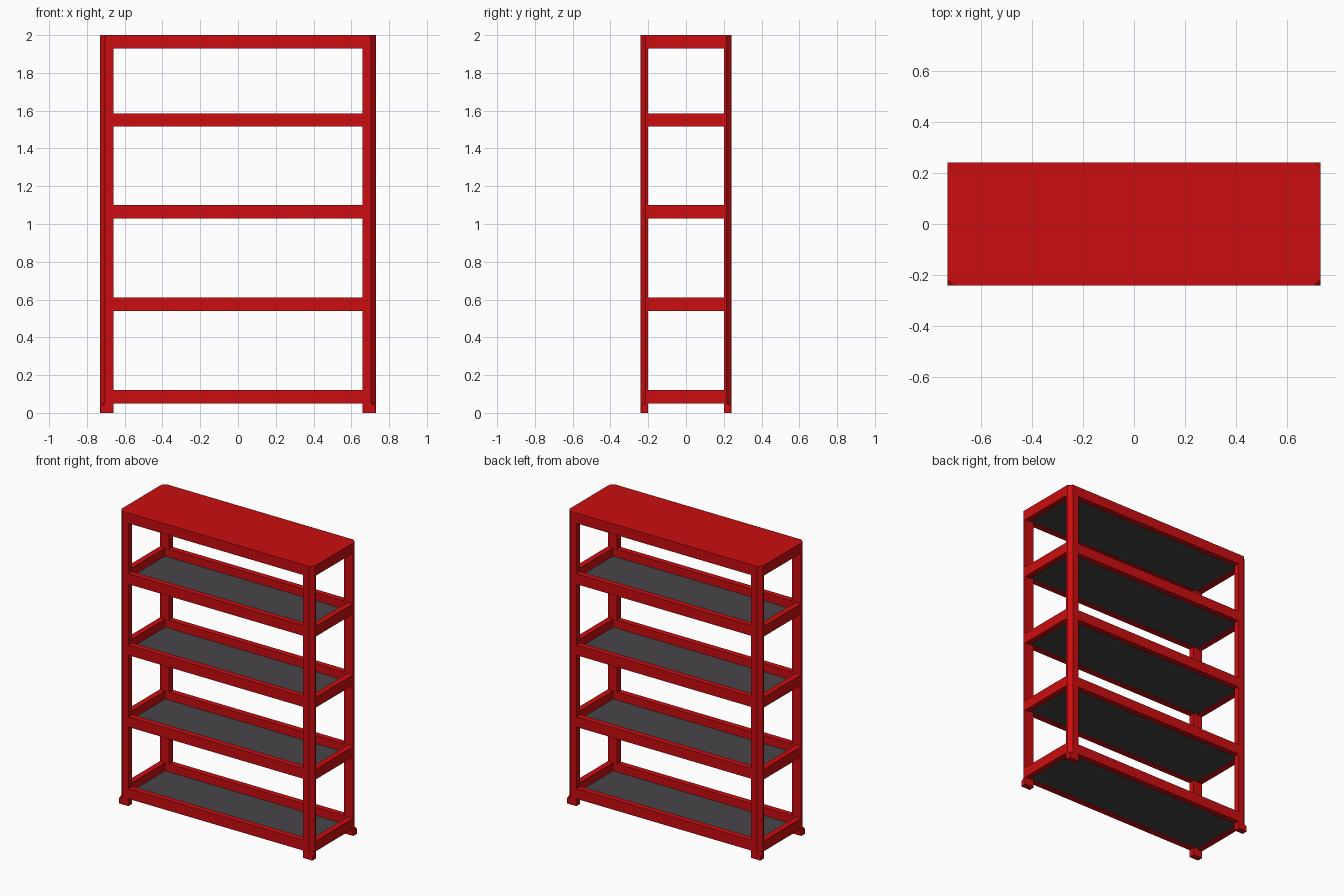
import bpy, bmesh

if "Cube" in bpy.data.objects:
    bpy.data.objects.remove(bpy.data.objects["Cube"])

W, D, H = 0.73, 0.24, 2.0        # half width, half depth, height
POST_X, POST_Y = 0.07, 0.04      # corner post section
CH = 0.025                       # chamfer on outer post corner
BEAM_H, RIM = 0.07, 0.04


def material(name, rgb):
    m = bpy.data.materials.new(name)
    m.diffuse_color = (*rgb, 1)
    m.use_nodes = True
    m.node_tree.nodes["Principled BSDF"].inputs["Base Color"].default_value = m.diffuse_color
    return m


red = material("red_paint", (0.6, 0.004, 0.005))
dark = material("dark_board", (0.065, 0.06, 0.065))


def loft(name, sections, mat):
    """Closed solid through equal-length rings given as (z, [(x, y), ...])."""
    bm = bmesh.new()
    rings = [[bm.verts.new((x, y, z)) for x, y in pts] for z, pts in sections]
    n = len(rings[0])
    for a, b in zip(rings, rings[1:]):
        for i in range(n):
            j = (i + 1) % n
            bm.faces.new((a[i], a[j], b[j], b[i]))
    bm.faces.new(rings[0][::-1])
    bm.faces.new(rings[-1])
    bmesh.ops.recalc_face_normals(bm, faces=bm.faces)
    me = bpy.data.meshes.new(name)
    bm.to_mesh(me)
    bm.free()
    me.materials.append(mat)
    ob = bpy.data.objects.new(name, me)
    bpy.context.collection.objects.link(ob)
    return ob


def box(name, x0, x1, y0, y1, z0, z1, mat):
    ring = [(x0, y0), (x1, y0), (x1, y1), (x0, y1)]
    return loft(name, [(z0, ring), (z1, ring)], mat)


def corner(sx, sy, c):
    """Post outline with its outer corner cut by c."""
    xi, yi = W - POST_X, D - POST_Y
    pts = [(xi, yi), (W, yi), (W, D - c), (W - c, D), (xi, D)]
    return [(sx * x, sy * y) for x, y in pts]


# Corner posts, chamfered above a square foot
for sx, side in ((-1, "left"), (1, "right")):
    for sy, end in ((-1, "front"), (1, "back")):
        full, cut = corner(sx, sy, 0.001), corner(sx, sy, CH)
        loft(f"{end}_{side}_post", [(0, full), (0.035, full), (0.05, cut), (H, cut)], red)

# Shelf levels: four beams around a recessed board
for i, z in enumerate((0.05, 0.54, 1.03, 1.515, H - BEAM_H), 1):
    t = z + BEAM_H
    xi, yi = W - POST_X, D - POST_Y
    for s, end in ((-1, "front"), (1, "back")):
        y0, y1 = sorted((s * D, s * (D - RIM)))
        box(f"{end}_beam_{i}", -xi, xi, y0, y1, z, t, red)
    for s, side in ((-1, "left"), (1, "right")):
        x0, x1 = sorted((s * W, s * (W - RIM)))
        box(f"{side}_beam_{i}", x0, x1, -yi, yi, z, t, red)
    box(f"shelf_board_{i}", RIM - W, W - RIM, -yi, yi, z + 0.005, z + 0.015, dark)

# Top lid filling the upper frame
box("top_lid", RIM - W, W - RIM, RIM - D, D - RIM, H - 0.012, H, red)
